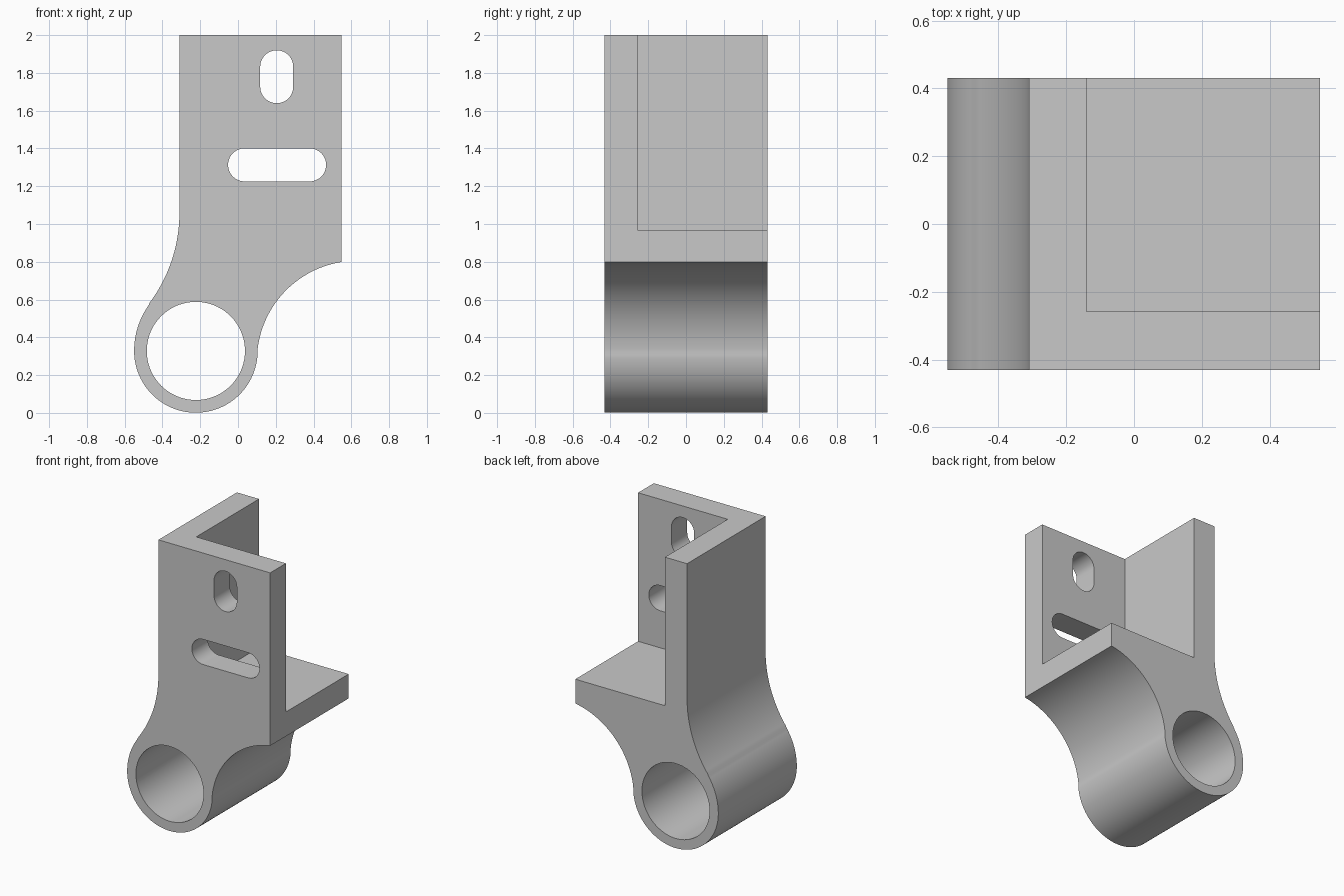
import bpy
import bmesh
from math import sin, cos, radians

cube = bpy.data.objects.get("Cube")
if cube:
    bpy.data.objects.remove(cube, do_unlink=True)

HALF = 0.431                      # half the depth along y
LEFT, RIGHT, TOP = -0.31, 0.549, 2.0
TUBE = (-0.223, 0.328)            # tube axis in x, z
TUBE_R, BORE_R = 0.327, 0.26
SLOT_R = 0.0875

grey = bpy.data.materials.new("light_grey")
grey.use_nodes = True
grey.diffuse_color = (0.584, 0.584, 0.584, 1)
grey.node_tree.nodes["Principled BSDF"].inputs["Base Color"].default_value = grey.diffuse_color


def arc(centre, radius, start, end, steps):
    """Points on an arc in the x-z plane, angles in degrees."""
    angles = [radians(start + (end - start) * i / steps) for i in range(steps + 1)]
    return [(centre[0] + radius * cos(a), centre[1] + radius * sin(a)) for a in angles]


def slot(x0, z0, x1, z1):
    """Round-ended slot outline between two end centres."""
    lean = 0 if x0 == x1 else -90
    return (arc((x1, z1), SLOT_R, lean, lean + 180, 24)
            + arc((x0, z0), SLOT_R, lean + 180, lean + 360, 24))


def prism(name, outline, y0, y1):
    """Solid between y0 and y1 from an anticlockwise x-z outline, faces outward."""
    bm = bmesh.new()
    front = [bm.verts.new((x, y0, z)) for x, z in outline]
    back = [bm.verts.new((x, y1, z)) for x, z in outline]
    bm.faces.new(front)
    bm.faces.new(back[::-1])
    for i in range(len(outline)):
        bm.faces.new((front[i], front[i - 1], back[i - 1], back[i]))
    bm.normal_update()
    mesh = bpy.data.meshes.new(name)
    bm.to_mesh(mesh)
    bm.free()
    mesh.materials.append(grey)
    obj = bpy.data.objects.new(name, mesh)
    bpy.context.collection.objects.link(obj)
    return obj


# Bracket body: plate corners, concave left flank, shoulder, tube, concave right flank
outline = [(RIGHT, TOP), (LEFT, TOP)]
outline += arc((LEFT - 0.8, 1.06), 0.8, 0, -36.5, 24)
outline += arc((TUBE[0] - TUBE_R + 0.42, TUBE[1]), 0.42, 145, 179, 16)
outline += arc(TUBE, TUBE_R, 180, 356, 64)
outline += arc((0.63, 0.275), 0.53, 175, 99.5, 32)
outline += [(RIGHT, 0.799)]
bracket = prism("bracket", outline, -HALF, HALF)

# Corner pocket leaves the front plate, side wall and shelf
pocket = [(-0.14, 0.968), (1, 0.968), (1, 2.5), (-0.14, 2.5)]
cutters = [
    prism("pocket_cutter", pocket, -0.258, 1),
    prism("bore_cutter", arc(TUBE, BORE_R, 0, 355, 71), -1, 1),
    prism("upright_slot_cutter", slot(0.205, 1.727, 0.205, 1.832), -1, 0),
    prism("level_slot_cutter", slot(0.035, 1.313, 0.379, 1.313), -1, 0),
]
bpy.context.view_layer.objects.active = bracket
for cutter in cutters:
    cutter.hide_render = True
    mod = bracket.modifiers.new("cut", "BOOLEAN")
    mod.operation, mod.solver, mod.object = "DIFFERENCE", "EXACT", cutter
    bpy.ops.object.modifier_apply(modifier=mod.name)
    bpy.data.objects.remove(cutter, do_unlink=True)

# Smooth the curved walls and keep the edges sharp
bpy.ops.object.select_all(action="DESELECT")
bracket.select_set(True)
bpy.ops.object.shade_smooth_by_angle(angle=radians(30))
